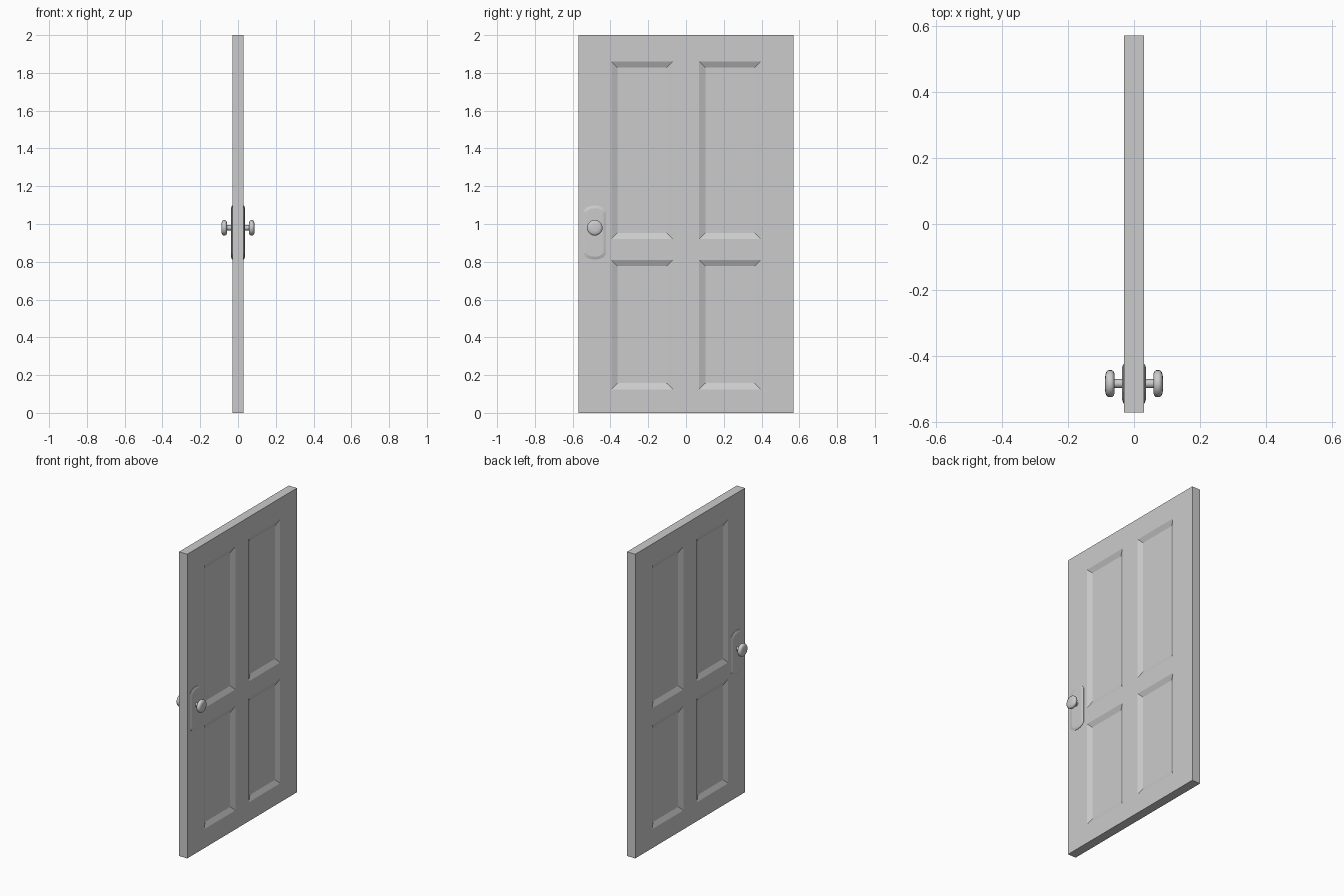
import bpy, bmesh, math
from mathutils import Matrix, Vector

cube = bpy.data.objects.get("Cube")
if cube:
    bpy.data.objects.remove(cube, do_unlink=True)

GREY = (0.6, 0.6, 0.6, 1)
mat = bpy.data.materials.new("plain grey")
mat.use_nodes = True
mat.diffuse_color = GREY
mat.node_tree.nodes["Principled BSDF"].inputs["Base Color"].default_value = GREY

HALF_T, HALF_W, HEIGHT = 0.03, 0.57, 2.0
HANDLE_Y, KNOB_Z, PLATE_Z = -0.483, 0.98, 0.955


def finish(name, bm, smooth=False):
    bmesh.ops.recalc_face_normals(bm, faces=bm.faces)
    mesh = bpy.data.meshes.new(name)
    bm.to_mesh(mesh)
    bm.free()
    obj = bpy.data.objects.new(name, mesh)
    bpy.context.collection.objects.link(obj)
    mesh.materials.append(mat)
    if smooth:
        bpy.ops.object.select_all(action="DESELECT")
        obj.select_set(True)
        bpy.context.view_layer.objects.active = obj
        bpy.ops.object.shade_smooth_by_angle(angle=math.radians(40))
    return obj


def door_slab():
    # Slab cut along the panel borders, then each panel sunk with a sloped edge
    bm = bmesh.new()
    bmesh.ops.create_cube(bm, size=1, matrix=Matrix.Translation((0, 0, HEIGHT / 2))
                          @ Matrix.Diagonal((2 * HALF_T, 2 * HALF_W, HEIGHT, 1)))
    columns = [(-0.395, -0.07), (0.07, 0.395)]
    rows = [(0.125, 0.81), (0.92, 1.86)]
    cuts = [((0, y, 0), (0, 1, 0)) for c in columns for y in c]
    cuts += [((0, 0, z), (0, 0, 1)) for r in rows for z in r]
    for point, normal in cuts:
        bmesh.ops.bisect_plane(bm, geom=bm.verts[:] + bm.edges[:] + bm.faces[:],
                               plane_co=point, plane_no=normal)
    bm.normal_update()

    def within(value, spans):
        return any(a < value < b for a, b in spans)

    panels = []
    for f in bm.faces:
        c = f.calc_center_median()
        if abs(f.normal.x) > 0.9 and within(c.y, columns) and within(c.z, rows):
            panels.append(f)
    bmesh.ops.inset_individual(bm, faces=panels, thickness=0.032, depth=-0.015,
                               use_even_offset=True)
    return finish("door_slab", bm)


def lock_plate(name, side):
    # Long plate with bowed ends and a chamfered rim
    quarter = [(0.06, 0.115), (0.048, 0.13), (0.026, 0.14)]
    top = quarter + [(0, 0.143)] + [(-y, z) for y, z in reversed(quarter)]
    outline = top + [(-y, -z) for y, z in top]
    bm = bmesh.new()
    rings = []
    for x, inset in [(0.02, 0), (0.032, 0), (0.037, 0.014)]:
        sy, sz = 1 - inset / 0.06, 1 - inset / 0.143
        rings.append([bm.verts.new((side * x, HANDLE_Y + y * sy, PLATE_Z + z * sz))
                      for y, z in outline])
    n = len(outline)
    for a, b in zip(rings, rings[1:]):
        for i in range(n):
            j = (i + 1) % n
            bm.faces.new((a[i], a[j], b[j], b[i]))
    bm.faces.new(rings[0])
    bm.faces.new(rings[-1])
    return finish(name, bm)


def door_knob(name, side):
    # Stem and rounded disc knob turned as one profile of (distance, radius)
    profile = [(0.03, 0), (0.03, 0.0135), (0.059, 0.0135), (0.059, 0.03),
               (0.062, 0.037), (0.067, 0.041), (0.077, 0.041), (0.083, 0.037),
               (0.0865, 0.028), (0.088, 0.014), (0.088, 0)]
    bm = bmesh.new()
    verts = [bm.verts.new((side * x, HANDLE_Y + r, KNOB_Z)) for x, r in profile]
    edges = [bm.edges.new(pair) for pair in zip(verts, verts[1:])]
    bmesh.ops.spin(bm, geom=verts + edges, cent=(0, HANDLE_Y, KNOB_Z), axis=(1, 0, 0),
                   angle=math.tau, steps=24)
    bmesh.ops.remove_doubles(bm, verts=bm.verts, dist=0.0002)
    return finish(name, bm, smooth=True)


door_slab()
for label, side in (("left", 1), ("right", -1)):
    lock_plate(label + "_lock_plate", side)
    door_knob(label + "_door_knob", side)
